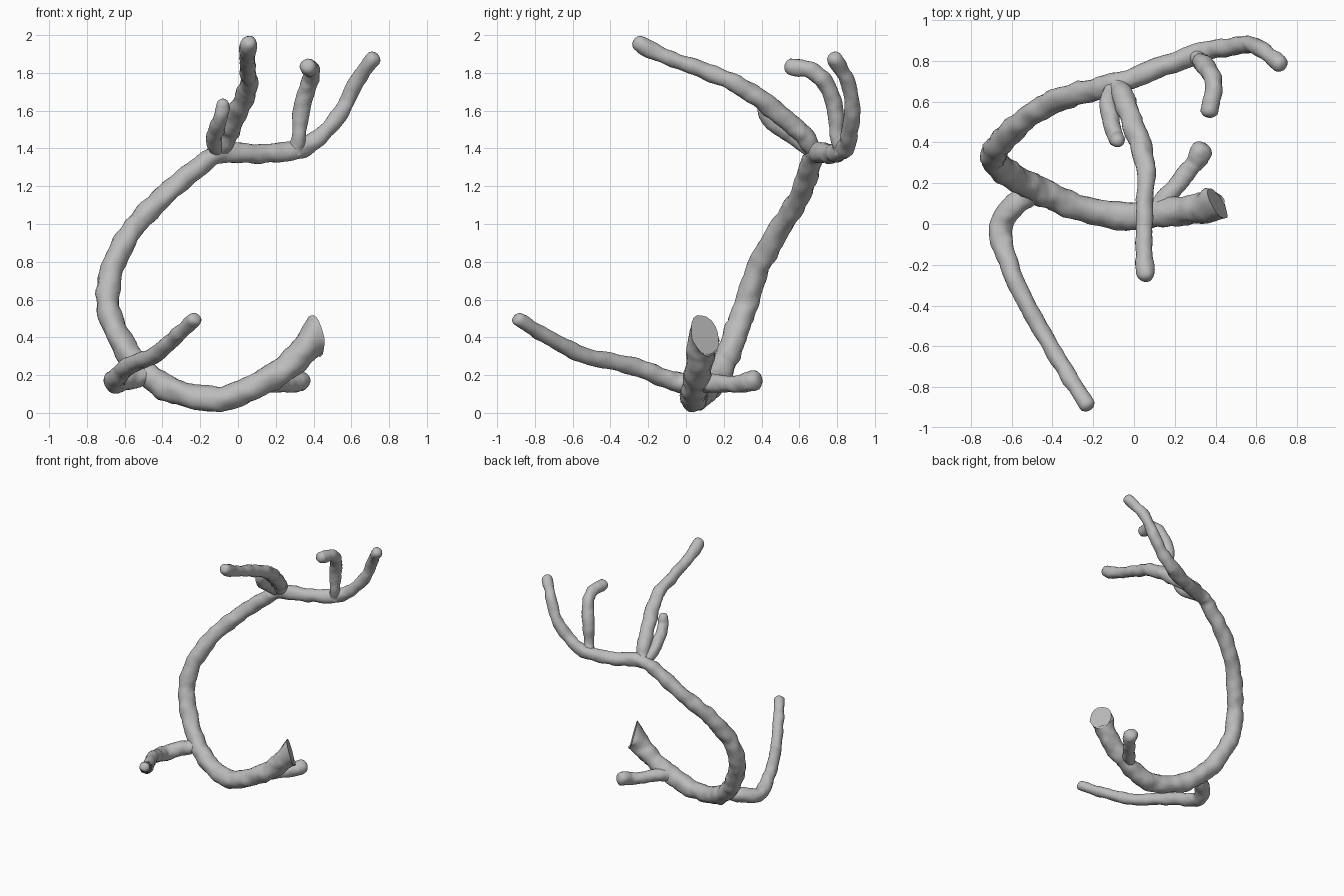
import bpy, bmesh, math
from mathutils import Vector, noise

cube = bpy.data.objects.get("Cube")
if cube:
    bpy.data.objects.remove(cube)

SIDES = 20
STEPS = 9

bark = bpy.data.materials.new("grey bark")
bark.use_nodes = True
bark.diffuse_color = (0.5, 0.5, 0.5, 1)
bark.node_tree.nodes["Principled BSDF"].inputs["Base Color"].default_value = (0.5, 0.5, 0.5, 1)


def spline(points):
    """Smooth path through (x, y, z, radius) points."""
    pts = [Vector(p) for p in points]
    pts = [2 * pts[0] - pts[1]] + pts + [2 * pts[-1] - pts[-2]]
    out = []
    for a, b, c, d in zip(pts, pts[1:], pts[2:], pts[3:]):
        for i in range(STEPS):
            t = i / STEPS
            out.append(0.5 * (2 * b + (c - a) * t + (2 * a - 5 * b + 4 * c - d) * t * t
                              + (3 * b - a - 3 * c + d) * t ** 3))
    out.append(pts[-2])
    return out


def branch(name, points, cut_normal=None):
    """Lumpy tapering tube with a rounded tip; cut_normal slants a flat sawn start."""
    path = spline(points)
    centres = [p.to_3d() for p in path]
    radii = [p.w for p in path]
    tip = (centres[-1] - centres[-2]).normalized()
    end, r = centres[-1].copy(), radii[-1]
    for along, scale in ((0.45, 0.93), (0.75, 0.7), (0.92, 0.4)):
        centres.append(end + tip * r * along)
        radii.append(r * scale)

    bm = bmesh.new()
    rings = []
    side = None
    for i, c in enumerate(centres):
        axis = (centres[min(i + 1, len(centres) - 1)] - centres[max(i - 1, 0)]).normalized()
        if side is None:
            side = axis.orthogonal()
        side = (side - axis * side.dot(axis)).normalized()
        up = axis.cross(side)
        ring = []
        for k in range(SIDES):
            a = math.tau * k / SIDES
            out = side * math.cos(a) + up * math.sin(a)
            p = c + out * radii[i]
            lump = 0.2 * noise.noise(p * 13) + 0.08 * noise.noise(p * 30)
            p += out * radii[i] * lump
            if cut_normal and i < 4:
                # shear the first rings towards the slanted cut
                n = Vector(cut_normal).normalized()
                p -= axis * ((p - c).dot(n) / axis.dot(n)) * (1 - i / 4)
            ring.append(bm.verts.new(p))
        rings.append(ring)
    for low, high in zip(rings, rings[1:]):
        for k in range(SIDES):
            j = (k + 1) % SIDES
            bm.faces.new((low[k], low[j], high[j], high[k]))
    bm.faces.new(rings[0][::-1])
    bm.faces.new(rings[-1])
    bmesh.ops.recalc_face_normals(bm, faces=bm.faces)

    mesh = bpy.data.meshes.new(name)
    bm.to_mesh(mesh)
    bm.free()
    mesh.materials.append(bark)
    obj = bpy.data.objects.new(name, mesh)
    bpy.context.collection.objects.link(obj)
    bpy.ops.object.select_all(action='DESELECT')
    obj.select_set(True)
    bpy.context.view_layer.objects.active = obj
    bpy.ops.object.shade_smooth_by_angle(angle=math.radians(50))


# Main stem, from the sawn end round the bow to the far upper tip
branch("main_stem", [
    (.41, .1, .41, .085), (.33, .08, .31, .073), (.2, .06, .2, .07), (0, .04, .1, .068),
    (-.15, .05, .075, .066), (-.35, .11, .12, .066), (-.5, .18, .22, .066),
    (-.62, .25, .38, .064), (-.69, .32, .58, .063), (-.66, .39, .78, .06),
    (-.55, .5, .98, .058), (-.4, .6, 1.14, .056), (-.2, .66, 1.31, .053),
    (-.07, .69, 1.38, .053), (.1, .76, 1.37, .05), (.3, .83, 1.39, .05),
    (.42, .86, 1.45, .046), (.55, .88, 1.6, .043), (.62, .86, 1.74, .04),
    (.71, .79, 1.87, .042)], cut_normal=(.8, .5, .25))

# Lower twigs
branch("lower_front_branch", [
    (-.46, .17, .2, .05), (-.58, .1, .18, .055), (-.655, -.02, .16, .055),
    (-.63, -.15, .2, .05), (-.56, -.33, .26, .045), (-.45, -.53, .3, .043),
    (-.33, -.73, .4, .04), (-.235, -.88, .49, .038)])
branch("lower_back_stub", [
    (.08, .04, .15, .05), (.16, .13, .155, .048), (.24, .23, .15, .044),
    (.29, .29, .155, .045), (.325, .35, .17, .053)])

# Upper twigs
branch("upper_long_branch", [
    (-.09, .69, 1.37, .045), (-.05, .62, 1.47, .052), (-.02, .53, 1.55, .052),
    (.035, .38, 1.67, .052), (.06, .25, 1.75, .046), (.05, .05, 1.83, .042),
    (.05, -.1, 1.88, .04), (.058, -.24, 1.95, .046)])
branch("upper_short_branch", [
    (-.1, .69, 1.36, .04), (-.13, .6, 1.44, .042), (-.11, .5, 1.51, .042),
    (-.09, .43, 1.57, .04), (-.08, .41, 1.63, .034)])
branch("upper_hooked_branch", [
    (.31, .83, 1.38, .045), (.32, .8, 1.47, .038), (.335, .79, 1.6, .043),
    (.37, .75, 1.73, .044), (.39, .67, 1.81, .044), (.37, .565, 1.83, .045)])
